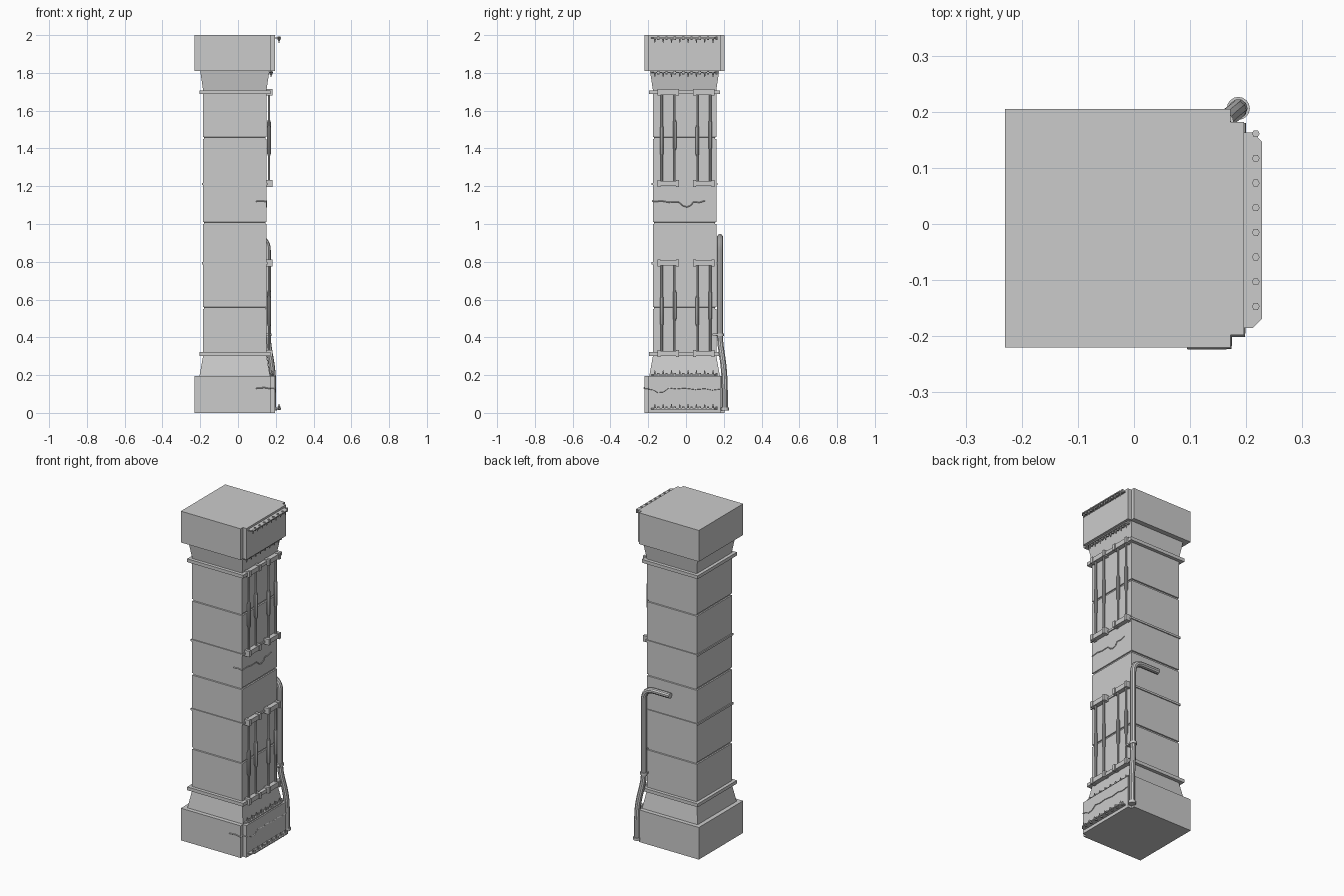
import bpy, bmesh
from mathutils import Vector

if "Cube" in bpy.data.objects:
    bpy.data.objects.remove(bpy.data.objects["Cube"])

CX, CY = -0.017, -0.0075   # axis of the pillar
FACE = 0.151               # right-hand face of the shaft
BLOCK = 0.196              # right-hand face of the end blocks


def finish(name, bm):
    bmesh.ops.recalc_face_normals(bm, faces=bm.faces)
    me = bpy.data.meshes.new(name)
    bm.to_mesh(me)
    bm.free()
    ob = bpy.data.objects.new(name, me)
    bpy.context.collection.objects.link(ob)
    return ob


def loft(name, rings):
    bm = bmesh.new()
    loops = [[bm.verts.new(p) for p in r] for r in rings]
    n = len(loops[0])
    for a, b in zip(loops, loops[1:]):
        for i in range(n):
            bm.faces.new((a[i], a[(i + 1) % n], b[(i + 1) % n], b[i]))
    bm.faces.new(loops[0][::-1])
    bm.faces.new(loops[-1])
    return finish(name, bm)


def square(h, z):
    return [(CX + sx * h, CY + sy * h, z) for sx, sy in ((-1, -1), (1, -1), (1, 1), (-1, 1))]


def prism(name, outline, z0, z1):
    return loft(name, [[(x, y, z) for x, y in outline] for z in (z0, z1)])


def box(name, x0, x1, y0, y1, z0, z1):
    return prism(name, [(x0, y0), (x1, y0), (x1, y1), (x0, y1)], z0, z1)


def smooth(ob):
    bpy.ops.object.select_all(action='DESELECT')
    ob.select_set(True)
    bpy.context.view_layer.objects.active = ob
    bpy.ops.object.shade_smooth_by_angle()


def lathe(name, x, y, profile, n=10):
    from math import cos, sin, tau
    ob = loft(name, [[(x + r * cos(tau * i / n), y + r * sin(tau * i / n), z)
                      for i in range(n)] for r, z in profile])
    smooth(ob)
    return ob


def tube(name, pts, r, res=3):
    cu = bpy.data.curves.new(name, 'CURVE')
    cu.dimensions = '3D'
    cu.bevel_depth = r
    cu.bevel_resolution = res
    cu.use_fill_caps = True
    sp = cu.splines.new('POLY')
    sp.points.add(len(pts) - 1)
    for p, c in zip(sp.points, pts):
        p.co = (*c, 1)
    ob = bpy.data.objects.new(name, cu)
    bpy.context.collection.objects.link(ob)
    bpy.ops.object.select_all(action='DESELECT')
    ob.select_set(True)
    bpy.context.view_layer.objects.active = ob
    bpy.ops.object.convert(target='MESH')
    ob = bpy.context.object
    smooth(ob)
    return ob


# end blocks, notched at the two right-hand corners
outline = [(-0.23, -0.22), (0.172, -0.22), (0.172, -0.198), (BLOCK, -0.198),
           (BLOCK, 0.182), (0.172, 0.182), (0.172, 0.205), (-0.23, 0.205)]
prism("base_block", outline, 0, 0.195)
prism("cap_block", outline, 1.81, 2.0)

# shaft with flared ends and recessed joints
levels = [(0.187, 0.195), (0.168, 0.3)]
for z in (0.555, 1.005, 1.455):
    levels += [(0.168, z - 0.006), (0.162, z - 0.004), (0.162, z + 0.004), (0.168, z + 0.006)]
levels += [(0.168, 1.71), (0.183, 1.81)]
loft("shaft", [square(h, z) for h, z in levels])

# raised bands around the shaft
for name, h, z0, z1 in (("lower_band", 0.188, 0.302, 0.322), ("upper_band", 0.188, 1.688, 1.708),
                        ("lower_trim", 0.174, 0.786, 0.798), ("upper_trim", 0.174, 1.206, 1.218)):
    loft(name, [square(h, z0), square(h, z1)])

# paired rods between clamp blocks, on the right-hand face
for tier, z0, z1 in (("lower", 0.3, 0.808), ("upper", 1.2, 1.712)):
    for side in (-1, 1):
        yc = side * 0.094
        for end, za, zb in (("bottom", z0, z0 + 0.028), ("top", z1 - 0.028, z1)):
            box(f"{tier}_{end}_clamp", FACE - 0.01, 0.178, yc - 0.052, yc + 0.052, za, zb)
            for s in (-1, 1):
                y = yc + s * 0.049
                box(f"{tier}_{end}_clamp_cheek", FACE - 0.01, 0.183, y - 0.009, y + 0.009,
                    za - 0.004, zb + 0.004)
        for k, s in enumerate((-1, 1)):
            zm = (z0 + z1) / 2 + (0.02 if k else -0.01)
            lathe(f"{tier}_rod", 0.164, yc + s * 0.034,
                  [(0.006, z0 + 0.01), (0.006, zm - 0.085), (0.0105, zm - 0.072),
                   (0.0105, zm + 0.062), (0.006, zm + 0.075), (0.006, z1 - 0.01)])

# toothed strips on the right-hand face; d is the direction of the teeth
def toothed_strip(name, x0, x1, z, d):
    c = 0.016
    prism(name, [(x0, -0.185), (x1 - c, -0.185), (x1, -0.185 + c),
                 (x1, 0.163 - c), (x1 - c, 0.163), (x0, 0.163)], z - 0.003, z + 0.003)
    for i in range(8):
        y = -0.165 + i * 0.044
        lathe(name + "_tooth", x1 - 0.011, y,
              [(0.006, z), (0.006, z + d * 0.008), (0.0015, z + d * 0.026)], 6)
        lathe(name + "_stud", x1 - 0.011, y + 0.018, [(0.007, z - d * 0.008), (0.007, z + d * 0.012)], 6)


toothed_strip("cap_teeth", BLOCK - 0.01, 0.228, 1.985, -1)
toothed_strip("neck_teeth", FACE, 0.186, 1.803, -1)
toothed_strip("foot_teeth", FACE, 0.19, 0.2, 1)
toothed_strip("base_teeth", BLOCK - 0.01, 0.228, 0.022, 1)

# jagged cracks wrapping from the front onto the right-hand face
base_crack = [(0.095, -0.221, 0.13), (0.14, -0.221, 0.134), (0.172, -0.221, 0.128),
              (0.173, -0.199, 0.13), (BLOCK, -0.199, 0.127)]
base_crack += [(BLOCK + 0.001, y, z) for y, z in (
    (-0.17, 0.122), (-0.15, 0.109), (-0.12, 0.112), (-0.09, 0.134), (-0.05, 0.128),
    (-0.01, 0.133), (0.05, 0.125), (0.1, 0.13), (0.14, 0.122), (0.18, 0.128))]
tube("base_crack", base_crack, 0.0028, 0)
shaft_crack = [(0.095, -0.176, 1.12), (0.125, -0.176, 1.123), (FACE, -0.176, 1.118)]
shaft_crack += [(FACE + 0.001, y, z) for y, z in (
    (-0.13, 1.122), (-0.09, 1.115), (-0.04, 1.117), (-0.015, 1.096), (0.005, 1.09),
    (0.025, 1.098), (0.04, 1.118), (0.07, 1.114), (0.1, 1.123))]
tube("shaft_crack", shaft_crack, 0.0028, 0)

# drain pipe at the back right corner, elbow turning along the back
def arc(a, corner, b, n=8):
    a, c, b = Vector(a), Vector(corner), Vector(b)
    return [tuple((1 - t) ** 2 * a + 2 * t * (1 - t) * c + t * t * b)
            for t in (i / n for i in range(n + 1))]


pipe = [(0.186, 0.206, 0.015), (0.186, 0.206, 0.1)]
pipe += arc((0.184, 0.203, 0.19), (0.18, 0.2, 0.25), (0.168, 0.19, 0.31), 4)
pipe += arc((0.162, 0.184, 0.35), (0.157, 0.18, 0.38), (0.157, 0.18, 0.42), 4)
pipe += arc((0.157, 0.18, 0.86), (0.157, 0.18, 0.93), (0.087, 0.18, 0.93))
pipe += [(-0.02, 0.18, 0.93)]
tube("drain_pipe", pipe, 0.0165)
lathe("pipe_foot_collar", 0.186, 0.206, [(0.0205, 0.012), (0.0205, 0.028)], 16)
lathe("pipe_collar", 0.157, 0.18, [(0.021, 0.407), (0.021, 0.421)], 16)
box("pipe_bracket", 0.14, 0.174, 0.14, 0.18, 0.409, 0.419)
